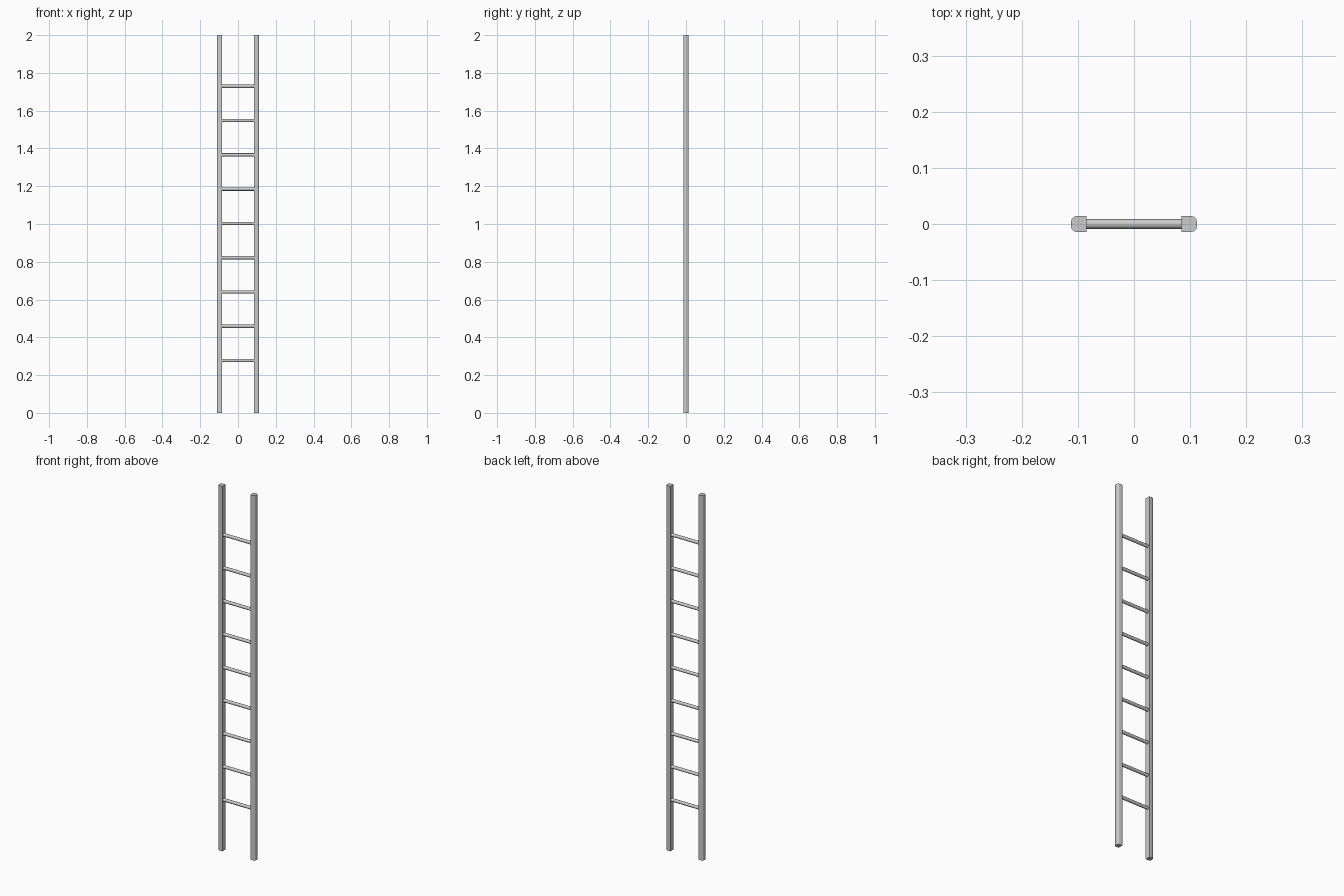
import bpy, bmesh, math

if "Cube" in bpy.data.objects:
    bpy.data.objects.remove(bpy.data.objects["Cube"])

H = 2.0
INNER, OUTER, HALF_D, R = 0.085, 0.112, 0.014, 0.009


def finish(obj):
    bpy.context.view_layer.objects.active = obj
    for o in bpy.context.selected_objects:
        o.select_set(False)
    obj.select_set(True)
    bpy.ops.object.shade_smooth_by_angle(angle=math.radians(40))


def rail(name, side):
    # square inner edge, rounded outer edge
    pts = [(INNER, HALF_D), (INNER, -HALF_D)]
    for sign, start in ((-1, -90), (1, 0)):
        for i in range(4):
            a = math.radians(start + 30 * i)
            pts.append((OUTER - R + R * math.cos(a),
                        sign * (HALF_D - R) + R * math.sin(a)))
    bm = bmesh.new()
    face = bm.faces.new([bm.verts.new((side * x, y, 0)) for x, y in pts])
    ext = bmesh.ops.extrude_face_region(bm, geom=[face], use_keep_orig=True)
    verts = [g for g in ext["geom"] if isinstance(g, bmesh.types.BMVert)]
    bmesh.ops.translate(bm, verts=verts, vec=(0, 0, H))
    bmesh.ops.recalc_face_normals(bm, faces=bm.faces)
    mesh = bpy.data.meshes.new(name)
    bm.to_mesh(mesh)
    bm.free()
    obj = bpy.data.objects.new(name, mesh)
    bpy.context.collection.objects.link(obj)
    finish(obj)


# side rails
rail("left_rail", -1)
rail("right_rail", 1)

# nine evenly spaced round rungs
for i in range(9):
    bpy.ops.mesh.primitive_cylinder_add(
        vertices=12, radius=0.0088, depth=2 * INNER + 0.004,
        location=(0, 0, 0.277 + i * 0.1815), rotation=(0, math.pi / 2, 0))
    rung = bpy.context.object
    rung.name = f"rung_{i + 1}"
    finish(rung)
